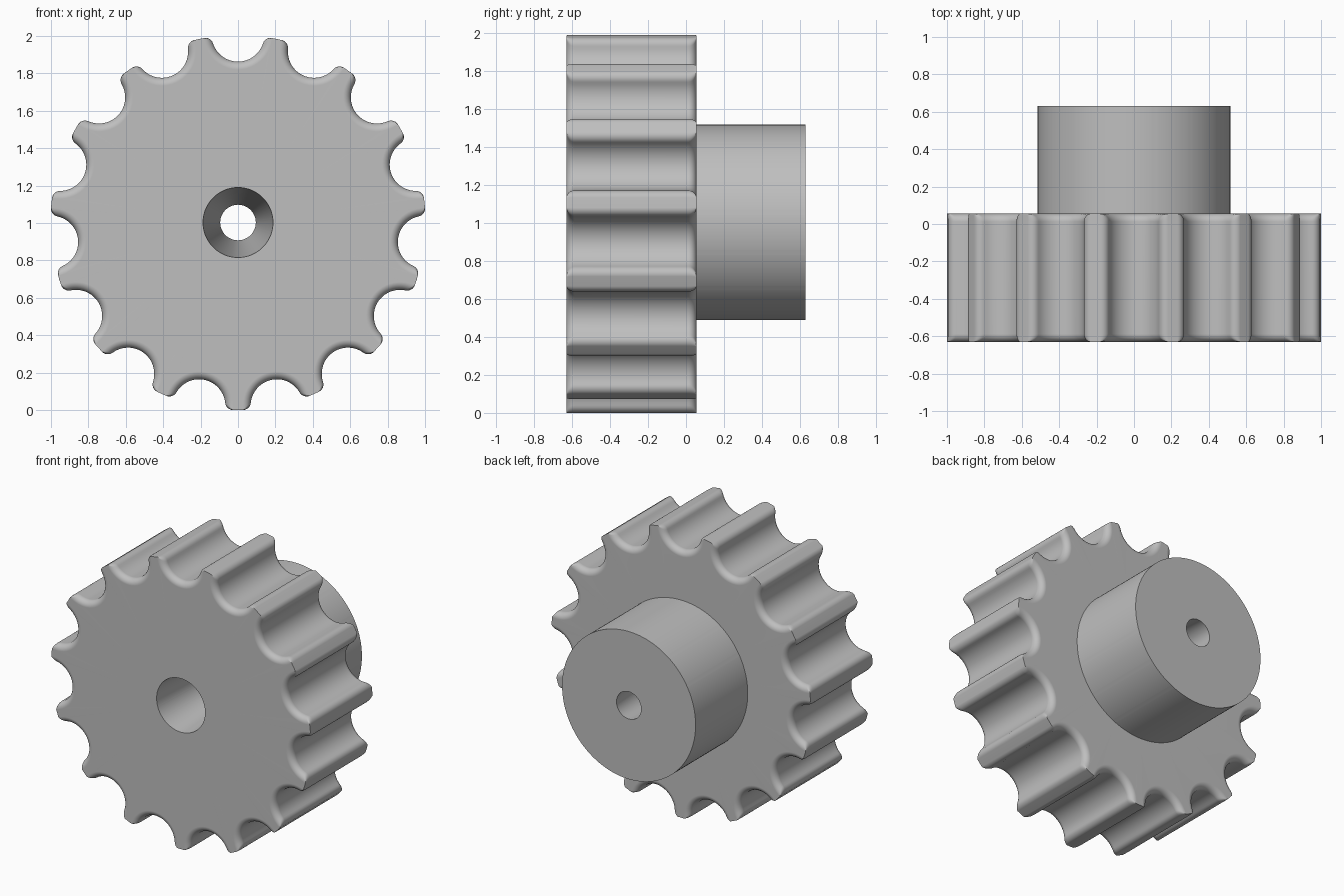
import bpy, bmesh, math
from math import sin, cos, pi, atan2, acos

cube = bpy.data.objects.get("Cube")
if cube:
    bpy.data.objects.remove(cube, do_unlink=True)

TEETH = 15
TIP_R = 1.003        # outer radius, also height of the axis
VALLEY_C = 1.0       # distance of valley centres from the axis
VALLEY_R = 0.14
ROUND = 0.042        # rounding of the valley edges
FRONT, BACK, HUB_END = -0.63, 0.055, 0.63
HUB_R, BORE_FRONT, BORE_BACK = 0.515, 0.187, 0.095

steel = bpy.data.materials.new("plain_grey")
grey = (0.52, 0.52, 0.52, 1)
steel.use_nodes = True
steel.diffuse_color = grey
steel.node_tree.nodes["Principled BSDF"].inputs["Base Color"].default_value = grey


def half_tooth(grow):
    """Outline from valley bottom to tooth tip as (radius, angle) pairs."""
    rho = VALLEY_R + grow
    f = max(ROUND + 0.001 - grow, 0.001)
    reach = TIP_R - f
    alpha = acos((reach**2 + VALLEY_C**2 - (rho + f)**2) / (2 * reach * VALLEY_C))
    cx, cy = reach * sin(alpha), reach * cos(alpha)
    end = atan2(cx, VALLEY_C - cy)          # valley sweep, from straight down
    pts = [(rho * sin(end * i / 12), VALLEY_C - rho * cos(end * i / 12))
           for i in range(13)]
    start = -(pi - atan2(cx, cy - VALLEY_C)) - pi / 2 + pi / 2
    a0 = atan2(VALLEY_C - cy, -cx)          # corner arc, from flank to tip
    a1 = pi / 2 - alpha
    for i in range(1, 7):
        a = a0 + (a1 - a0) * i / 6
        pts.append((cx + f * cos(a), cy + f * sin(a)))
    return [(math.hypot(x, y), atan2(x, y)) for x, y in pts]


def outline(grow):
    half = half_tooth(grow)
    pitch = 2 * pi / TEETH
    ring = []
    for k in range(TEETH):
        ring += [(r, k * pitch + a) for r, a in half]
        ring += [(r, (k + 1) * pitch - a) for r, a in half[:0:-1]]
    return ring


# Cross-sections of the toothed wheel, with rounded valley edges at both faces
STEPS = 7
edge = [(ROUND * (1 - cos(t)), ROUND * (1 - sin(t)))
        for t in (pi / 2 * k / STEPS for k in range(STEPS + 1))]
wheel = [(FRONT + y, outline(g)) for y, g in edge]
wheel += [(BACK - y, outline(g)) for y, g in reversed(edge)]


def circle(radius, like):
    return [(radius, a) for _, a in like]


# Bore, wheel and hub form one closed skin
rim = wheel[0][1]
sections = [(FRONT, circle(BORE_FRONT, rim))] + wheel
sections += [(BACK, circle(HUB_R, rim)), (HUB_END, circle(HUB_R, rim)),
             (HUB_END, circle(BORE_BACK, rim))]

bm = bmesh.new()
rings = [[bm.verts.new((r * sin(a), y, TIP_R + r * cos(a))) for r, a in ring]
         for y, ring in sections]
count = len(rim)
for i, ring in enumerate(rings):
    other = rings[(i + 1) % len(rings)]
    for j in range(count):
        k = (j + 1) % count
        bm.faces.new((ring[j], ring[k], other[k], other[j]))
bmesh.ops.recalc_face_normals(bm, faces=bm.faces)
mesh = bpy.data.meshes.new("sprocket_wheel")
bm.to_mesh(mesh)
bm.free()
mesh.materials.append(steel)

wheel_obj = bpy.data.objects.new("sprocket_wheel", mesh)
bpy.context.collection.objects.link(wheel_obj)
bpy.ops.object.select_all(action='DESELECT')
wheel_obj.select_set(True)
bpy.context.view_layer.objects.active = wheel_obj
bpy.ops.object.shade_smooth_by_angle(angle=math.radians(32))

# Keep the flat faces evenly shaded beside the rounded edges
weighted = wheel_obj.modifiers.new("even_shading", 'WEIGHTED_NORMAL')
weighted.keep_sharp = True
